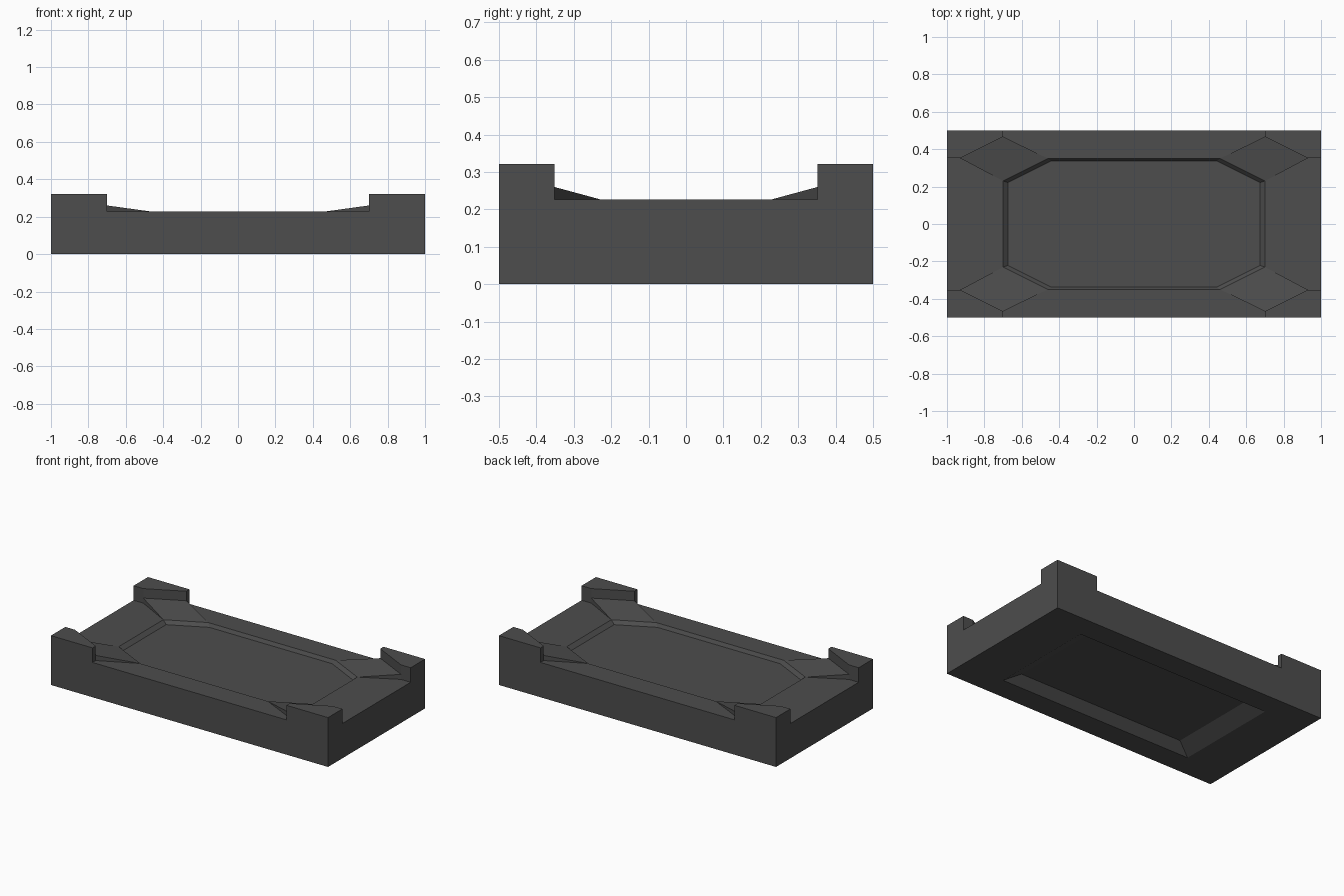
import bpy, bmesh

if "Cube" in bpy.data.objects:
    bpy.data.objects.remove(bpy.data.objects["Cube"])

DECK, POST, RAMP = 0.227, 0.322, 0.26

dark = bpy.data.materials.new("dark grey")
dark.diffuse_color = (0.075, 0.075, 0.075, 1)
dark.use_nodes = True
dark.node_tree.nodes["Principled BSDF"].inputs["Base Color"].default_value = dark.diffuse_color


def loft(name, lower, upper):
    """Closed solid between two matching rings of 3D points."""
    bm = bmesh.new()
    a = [bm.verts.new(p) for p in lower]
    b = [bm.verts.new(p) for p in upper]
    n = len(a)
    bm.faces.new(a)
    bm.faces.new(b)
    for i in range(n):
        j = (i + 1) % n
        bm.faces.new((a[i], a[j], b[j], b[i]))
    bmesh.ops.recalc_face_normals(bm, faces=bm.faces)
    me = bpy.data.meshes.new(name)
    bm.to_mesh(me)
    bm.free()
    me.materials.append(dark)
    ob = bpy.data.objects.new(name, me)
    bpy.context.collection.objects.link(ob)
    return ob


def ring(points, z, s=1.0):
    return [(x * s, y * s, z) for x, y in points]


def rect(x, y):
    return [(-x, -y), (x, -y), (x, y), (-x, y)]


def cut(target, cutter):
    """Subtract the cutter, then remove it."""
    mod = target.modifiers.new("recess", 'BOOLEAN')
    mod.operation = 'DIFFERENCE'
    mod.solver = 'EXACT'
    mod.object = cutter
    cutter.hide_render = True
    bpy.context.view_layer.objects.active = target
    bpy.ops.object.modifier_apply(modifier=mod.name)
    bpy.data.objects.remove(cutter)


# base slab
slab = rect(1, 0.5)
base = loft("base_slab", ring(slab, 0), ring(slab, DECK))

# shallow octagonal recess in the top, with sloping rim
octagon = [(0.7, -0.23), (0.7, 0.23), (0.46, 0.35), (-0.46, 0.35),
           (-0.7, 0.23), (-0.7, -0.23), (-0.46, -0.35), (0.46, -0.35)]
cut(base, loft("top_cutter", ring(octagon, DECK - 0.022, 0.963),
               ring(octagon, DECK + 0.022, 1.037)))

# tapered rectangular recess underneath
hollow = rect(0.7, 0.35)
cut(base, loft("bottom_cutter", ring(hollow, -0.057, 1.14),
               ring(hollow, 0.057, 0.86)))

# corner posts and the ramps falling from them to the octagon
post = [(1, 0.5), (0.7, 0.5), (0.7, 0.467), (0.93, 0.352), (1, 0.352)]
ramp = [(0.93, 0.352), (0.7, 0.467), (0.46, 0.35), (0.7, 0.23)]
ramp_top = [RAMP, RAMP, DECK, DECK]
for sx, side in ((-1, "left"), (1, "right")):
    for sy, end in ((-1, "front"), (1, "back")):
        p = [(sx * x, sy * y) for x, y in post]
        r = [(sx * x, sy * y) for x, y in ramp]
        loft(f"corner_post_{end}_{side}", ring(p, DECK), ring(p, POST))
        loft(f"corner_ramp_{end}_{side}", ring(r, DECK - 0.01),
             [(x, y, z) for (x, y), z in zip(r, ramp_top)])
